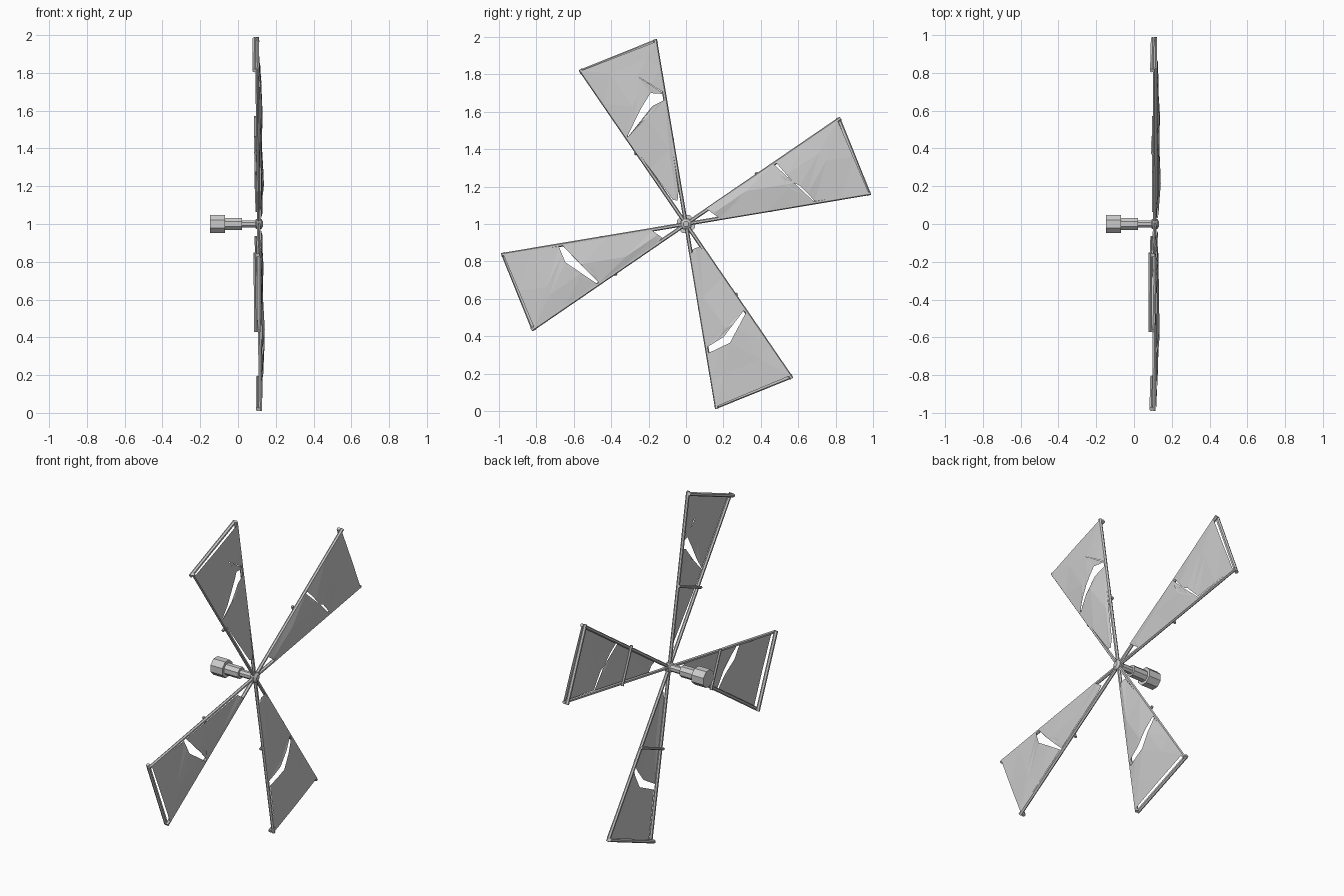
import bpy, bmesh, math
from mathutils import Vector

if "Cube" in bpy.data.objects:
    bpy.data.objects.remove(bpy.data.objects["Cube"])

HUB_X, HUB_Z = 0.11, 1.0


def place(x, y, z):
    """Wheel coordinates (y, z measured from the hub) to world, with a slight lean."""
    return Vector((x + 0.005 * y - 0.008 * z, y, z + HUB_Z))


def polar(r, deg):
    a = math.radians(deg)
    return r * math.cos(a), r * math.sin(a)


def finish(name, bm):
    me = bpy.data.meshes.new(name)
    bm.to_mesh(me)
    bm.free()
    ob = bpy.data.objects.new(name, me)
    bpy.context.collection.objects.link(ob)
    return ob


def rod(name, a, b, radius, sides=6):
    d = b - a
    bpy.ops.mesh.primitive_cylinder_add(vertices=sides, radius=radius, depth=d.length,
                                        location=(a + b) / 2,
                                        rotation=d.to_track_quat('Z', 'Y').to_euler())
    bpy.context.object.name = name


def lathe(name, profile, sides=8):
    """Revolve (x, radius) pairs around the axle."""
    bm = bmesh.new()
    rings = []
    for x, r in profile:
        ring = []
        for i in range(sides):
            y, z = polar(r, 360 * (i + 0.5) / sides)
            ring.append(bm.verts.new((x, y, z + HUB_Z)))
        rings.append(ring)
    for p, q in zip(rings, rings[1:]):
        for i in range(sides):
            j = (i + 1) % sides
            bm.faces.new((p[i], p[j], q[j], q[i]))
    bm.faces.new(rings[0])
    bm.faces.new(rings[-1])
    bmesh.ops.recalc_face_normals(bm, faces=bm.faces)
    finish(name, bm)


def cloth(name, outline, mid_deg):
    """Torn canvas piece that billows forward between its two spars."""
    bm = bmesh.new()
    face = bm.faces.new([bm.verts.new((0, y, z)) for y, z in outline])
    bmesh.ops.triangulate(bm, faces=[face])
    bmesh.ops.subdivide_edges(bm, edges=bm.edges[:], cuts=1, use_grid_fill=True)
    bmesh.ops.triangulate(bm, faces=bm.faces[:])
    for v in bm.verts:
        y, z = v.co.y, v.co.z
        r = math.hypot(y, z)
        off = (math.degrees(math.atan2(z, y)) - mid_deg + 180) % 360 - 180
        belly = max(0, 1 - (off / 12.4) ** 2) * 0.016 * math.sin(math.pi * min(r, 1))
        v.co = place(0.121 + belly, y, z)
    bmesh.ops.recalc_face_normals(bm, faces=bm.faces)
    if sum(f.normal.x for f in bm.faces) < 0:
        bmesh.ops.reverse_faces(bm, faces=bm.faces)
    finish(name, bm)


# axle with stepped tail, and the hub cap
lathe("axle", [(-0.148, 0.052), (-0.07, 0.052), (-0.07, 0.034), (0.022, 0.034),
               (0.022, 0.021), (0.1, 0.021)])
lathe("hub_cap", [(0.092, 0.022), (0.097, 0.03), (0.122, 0.03), (0.132, 0.015)])

# spars and cross bars, four sails
for k in range(4):
    t = 90 * k
    for deg in (9.5, 34.4):
        rod("spar", place(HUB_X, 0, 0), place(HUB_X, *polar(1.002, deg + t)), 0.010)
    rod("tip_bar", place(0.095, *polar(0.992, 8.9 + t)), place(0.095, *polar(0.992, 35.0 + t)), 0.011)
    rod("middle_bar", place(0.097, *polar(0.465, 8.2 + t)), place(0.097, *polar(0.465, 36.4 + t)), 0.008)

# torn canvas outlines as (y, z) from the hub: mid angle, inner piece, outer piece
sails = [
    (22,
     [(.107, .083), (.465, .323), (.53, .21), (.69, .115), (.18, .03), (.17, .06)],
     [(.48, .33), (.81, .555), (.978, .165), (.69, .122), (.61, .205), (.575, .22)]),
    (112,
     [(-.315, .46), (-.235, .55), (-.18, .63), (-.11, .665), (-.04, .18), (-.045, .125), (-.07, .13)],
     [(-.56, .82), (-.16, .975), (-.115, .70), (-.26, .79), (-.19, .70), (-.245, .61), (-.315, .465)]),
    (202,
     [(-.66, -.115), (-.18, -.035), (-.125, -.075), (-.165, -.11), (-.465, -.315), (-.49, -.245), (-.58, -.20)],
     [(-.978, -.16), (-.68, -.12), (-.645, -.205), (-.59, -.27), (-.475, -.32), (-.812, -.555)]),
    (292,
     [(.035, -.135), (.075, -.12), (.315, -.455), (.2, -.605), (.11, -.66), (.03, -.18)],
     [(.32, -.475), (.56, -.81), (.165, -.975), (.12, -.69), (.235, -.635)]),
]
for mid, inner, outer in sails:
    cloth("inner_canvas", inner, mid)
    cloth("outer_canvas", outer, mid)

# loose flap folded over on the upper sail
bm = bmesh.new()
bm.faces.new([bm.verts.new(place(*p)) for p in
              ((0.134, -.26, .79), (0.126, -.19, .70), (0.122, -.115, .695))])
finish("canvas_flap", bm)
